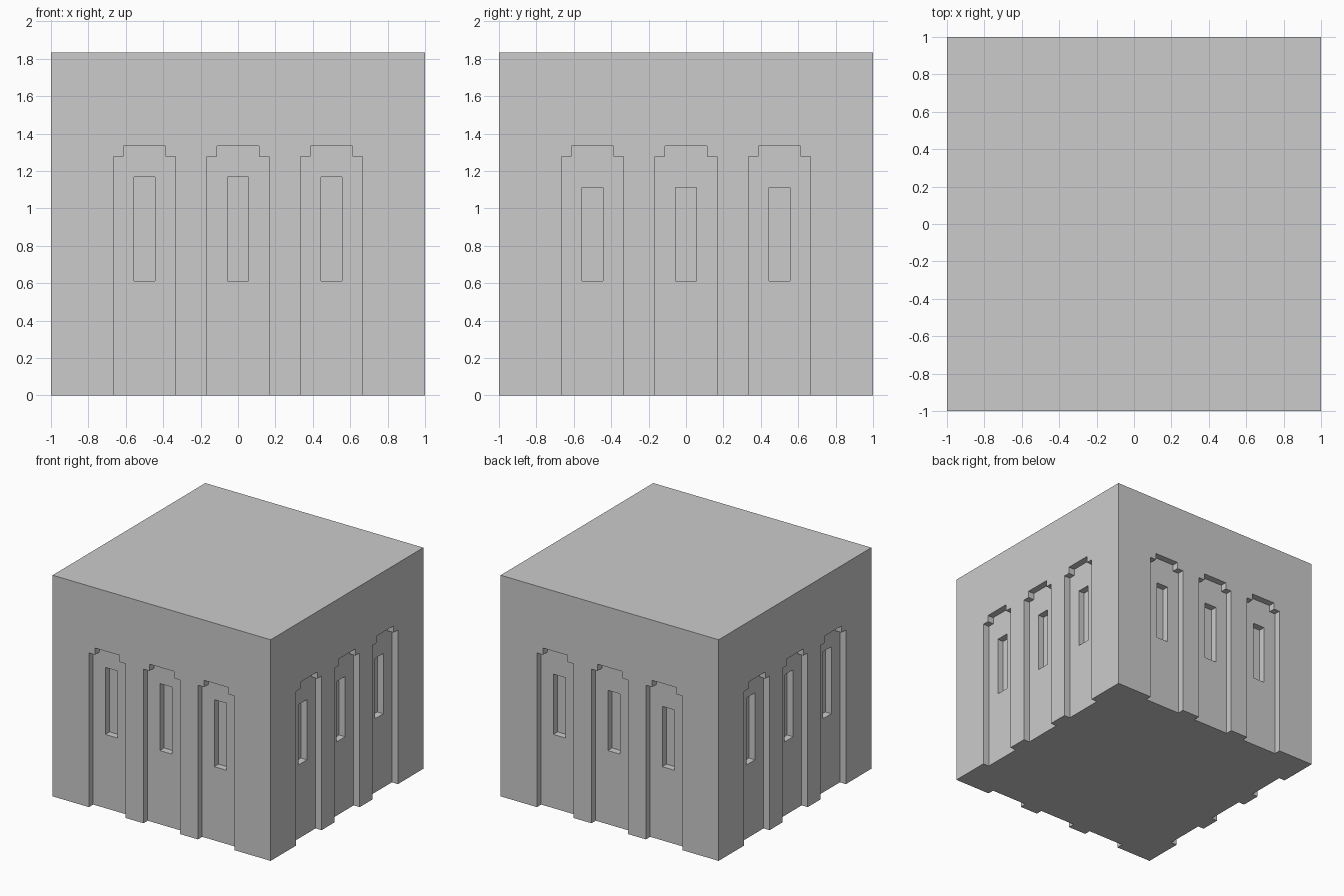
import bpy, bmesh
from math import pi
from mathutils import Matrix

if "Cube" in bpy.data.objects:
    bpy.data.objects.remove(bpy.data.objects["Cube"])

U = 1 / 18  # module of the design
W, H = 18 * U, 33 * U  # half width, height


def make_object(name, bm):
    bmesh.ops.recalc_face_normals(bm, faces=bm.faces)
    mesh = bpy.data.meshes.new(name)
    bm.to_mesh(mesh)
    bm.free()
    obj = bpy.data.objects.new(name, mesh)
    bpy.context.collection.objects.link(obj)
    return obj


def add_prism(bm, profile, cx, depth, turn):
    """Extrude an (x, z) profile into the front wall, then turn it to its side."""
    verts = [bm.verts.new((cx + x, -W - U, z)) for x, z in profile]
    face = bm.faces.new(verts)
    ext = bmesh.ops.extrude_face_region(bm, geom=[face])
    new = [g for g in ext["geom"] if isinstance(g, bmesh.types.BMVert)]
    bmesh.ops.translate(bm, verts=new, vec=(0, depth + U, 0))
    bmesh.ops.transform(bm, verts=verts + new, matrix=Matrix.Rotation(turn, 4, "Z"))


def mirrored(half):
    return half + [(-x, z) for x, z in reversed(half)]


# Stepped niche outline, running out through the base
niche = mirrored([(3 * U, -U), (3 * U, 23 * U), (2 * U, 23 * U), (2 * U, 24 * U)])

# Sides in order: front, right, back, left, with their window head heights
niche_bm, window_bm = bmesh.new(), bmesh.new()
for side, head in enumerate((21 * U, 20 * U, 20 * U, 21 * U)):
    window = mirrored([(U, 11 * U), (U, head)])
    for cx in (-0.5, 0, 0.5):
        add_prism(niche_bm, niche, cx, U, side * pi / 2)
        add_prism(window_bm, window, cx, 2 * U, side * pi / 2)
cutters = [make_object("niche_cutter", niche_bm), make_object("window_cutter", window_bm)]

# Solid block of the building
bm = bmesh.new()
bmesh.ops.create_cube(bm, size=1, matrix=Matrix.Translation((0, 0, H / 2)) @ Matrix.Diagonal((2 * W, 2 * W, H, 1)))
block = make_object("building_block", bm)

# Carve the niches first, then the windows inside them
bpy.context.view_layer.objects.active = block
for cutter in cutters:
    cutter.hide_render = True
    mod = block.modifiers.new(cutter.name, "BOOLEAN")
    mod.operation = "DIFFERENCE"
    mod.solver = "EXACT"
    mod.object = cutter
    bpy.ops.object.modifier_apply(modifier=mod.name)
for cutter in cutters:
    bpy.data.objects.remove(cutter)
